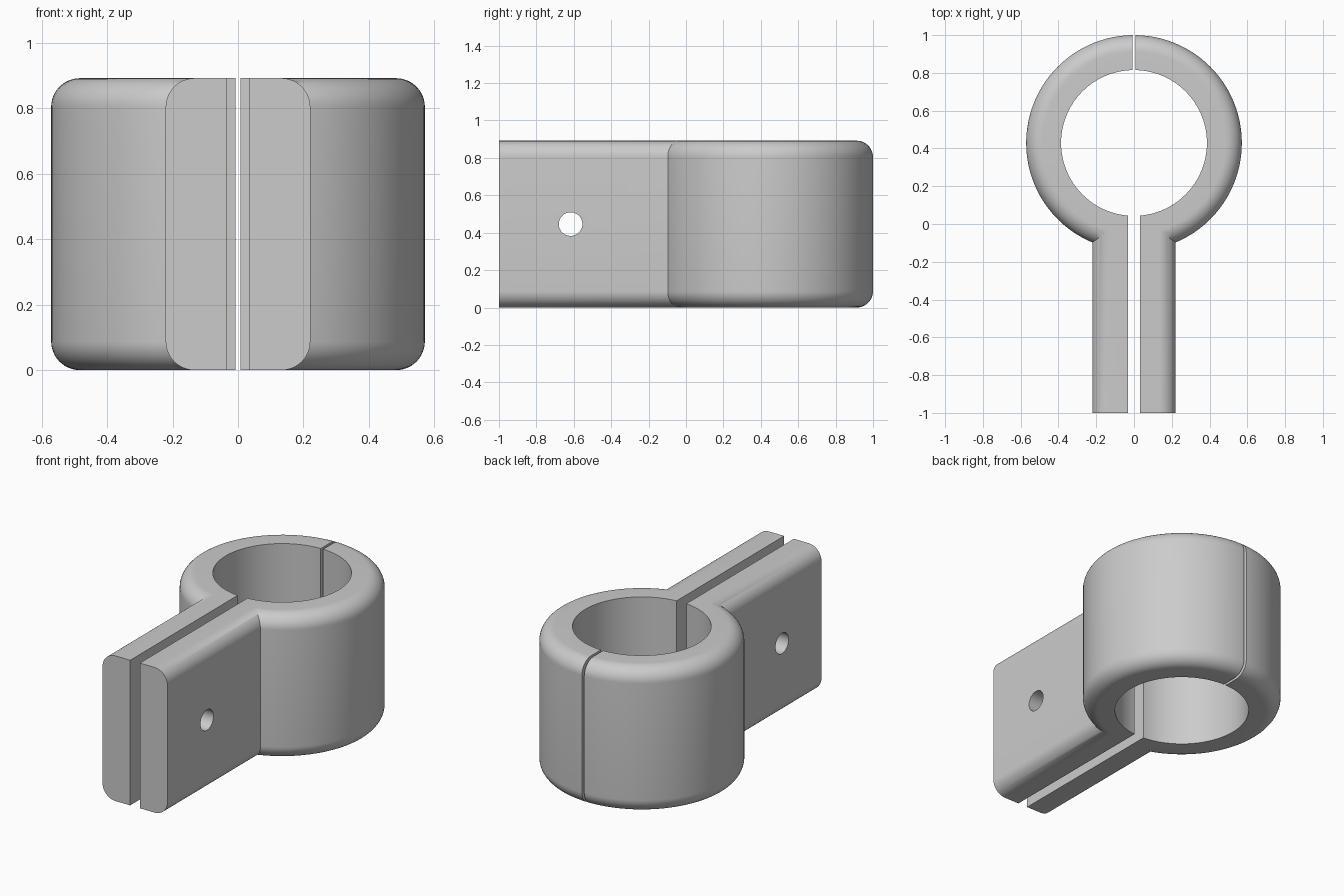
import bpy
import bmesh
from math import sin, cos, pi, radians
from mathutils import Matrix, Vector

cube = bpy.data.objects.get("Cube")
if cube:
    bpy.data.objects.remove(cube, do_unlink=True)

HEIGHT, RADIUS, BORE, FILLET = 0.892, 0.571, 0.386, 0.088
ARM, FRONT_GAP, BACK_GAP = 0.221, 0.033, 0.008
CENTRE_Y = 1 - RADIUS
SEGMENTS = 96

grey = bpy.data.materials.new("plain grey")
grey.use_nodes = True
colour = (0.6, 0.6, 0.6, 1)
grey.diffuse_color = colour
grey.node_tree.nodes["Principled BSDF"].inputs["Base Color"].default_value = colour


def make_object(name, bm):
    bmesh.ops.recalc_face_normals(bm, faces=bm.faces)
    mesh = bpy.data.meshes.new(name)
    bm.to_mesh(mesh)
    bm.free()
    mesh.materials.append(grey)
    obj = bpy.data.objects.new(name, mesh)
    bpy.context.collection.objects.link(obj)
    return obj


def rounded_side(outer):
    """Outline (x, z) from bottom to top with both outer corners rounded."""
    points = []
    for start, z in ((-pi / 2, FILLET), (0, HEIGHT - FILLET)):
        for i in range(13):
            a = start + i * pi / 24
            points.append((outer - FILLET + FILLET * cos(a), z + FILLET * sin(a)))
    return points


def revolved(name, profile):
    bm = bmesh.new()
    verts = [bm.verts.new((x, CENTRE_Y, z)) for x, z in profile]
    edges = [bm.edges.new(pair) for pair in zip(verts, verts[1:])]
    bmesh.ops.spin(bm, geom=verts + edges, cent=(0, CENTRE_Y, 0), axis=(0, 0, 1),
                   angle=2 * pi, steps=SEGMENTS, use_merge=True)
    bmesh.ops.remove_doubles(bm, verts=bm.verts, dist=1e-5)
    bmesh.ops.holes_fill(bm, edges=[e for e in bm.edges if e.is_boundary])
    return make_object(name, bm)


def extruded(name, profile, y0, y1):
    bm = bmesh.new()
    face = bm.faces.new([bm.verts.new((x, y0, z)) for x, z in profile])
    result = bmesh.ops.extrude_face_region(bm, geom=[face])
    moved = [v for v in result["geom"] if isinstance(v, bmesh.types.BMVert)]
    bmesh.ops.translate(bm, verts=moved, vec=(0, y1 - y0, 0))
    return make_object(name, bm)


def box(name, low, high):
    bm = bmesh.new()
    bmesh.ops.create_cube(bm, size=1)
    low, high = Vector(low), Vector(high)
    bmesh.ops.scale(bm, verts=bm.verts, vec=high - low)
    bmesh.ops.translate(bm, verts=bm.verts, vec=(low + high) / 2)
    return make_object(name, bm)


def cylinder(name, radius, position, rotation):
    bm = bmesh.new()
    bmesh.ops.create_cone(bm, cap_ends=True, segments=SEGMENTS, radius1=radius,
                          radius2=radius, depth=3,
                          matrix=Matrix.Translation(position) @ rotation)
    return make_object(name, bm)


def combine(target, tool, operation):
    mod = target.modifiers.new(operation.title(), "BOOLEAN")
    mod.object, mod.operation, mod.solver = tool, operation, "EXACT"
    bpy.context.view_layer.objects.active = target
    bpy.ops.object.modifier_apply(modifier=mod.name)
    bpy.data.objects.remove(tool, do_unlink=True)


# Rounded collar body joined with the clamping arm
half = revolved("left_clamp_half", rounded_side(RADIUS))
side = rounded_side(ARM)
arm_outline = side + [(-x, z) for x, z in reversed(side)]
combine(half, extruded("arm", arm_outline, -1, CENTRE_Y), "UNION")

# Bore, bolt hole, and the gaps that split the clamp in two
combine(half, cylinder("bore", BORE, (0, CENTRE_Y, 0.5), Matrix()), "DIFFERENCE")
combine(half, cylinder("bolt_hole", 0.063, (0, -0.617, HEIGHT / 2),
                       Matrix.Rotation(pi / 2, 4, "Y")), "DIFFERENCE")
combine(half, box("front_gap", (-2, -2, -1), (FRONT_GAP, CENTRE_Y, 2)), "DIFFERENCE")
combine(half, box("back_gap", (-2, CENTRE_Y - 0.1, -1), (BACK_GAP, 2, 2)), "DIFFERENCE")

# Opposite half is a mirrored copy
bm = bmesh.new()
bm.from_mesh(half.data)
bmesh.ops.scale(bm, verts=bm.verts, vec=(-1, 1, 1))
other = make_object("right_clamp_half", bm)

for obj in (half, other):
    bpy.ops.object.select_all(action="DESELECT")
    obj.select_set(True)
    bpy.context.view_layer.objects.active = obj
    bpy.ops.object.shade_smooth_by_angle(angle=radians(30))
